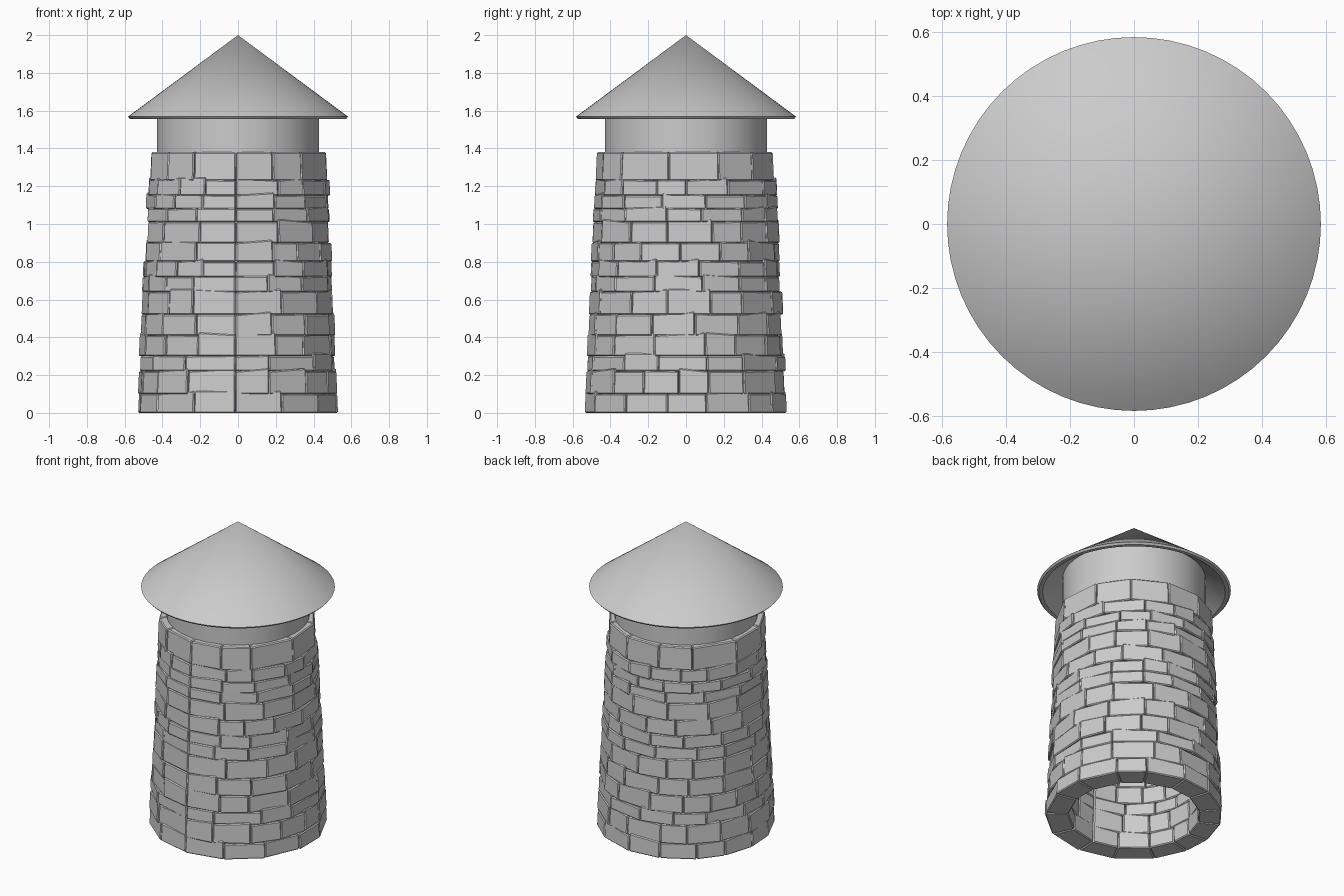
import bpy, bmesh, math, random

if "Cube" in bpy.data.objects:
    bpy.data.objects.remove(bpy.data.objects["Cube"])

random.seed(11)

stone = bpy.data.materials.new("stone grey")
stone.diffuse_color = (0.6, 0.6, 0.6, 1)
stone.use_nodes = True
stone.node_tree.nodes["Principled BSDF"].inputs["Base Color"].default_value = stone.diffuse_color


def finish(name, bm, smooth):
    bmesh.ops.recalc_face_normals(bm, faces=bm.faces[:])
    mesh = bpy.data.meshes.new(name)
    bm.to_mesh(mesh)
    bm.free()
    obj = bpy.data.objects.new(name, mesh)
    bpy.context.collection.objects.link(obj)
    mesh.materials.append(stone)
    if smooth:
        bpy.context.view_layer.objects.active = obj
        obj.select_set(True)
        bpy.ops.object.shade_smooth_by_angle(angle=math.radians(30))
        obj.select_set(False)
    return obj


def lathe(name, profile, steps=64):
    """Spin an (r, z) profile around the z axis."""
    bm = bmesh.new()
    verts = [bm.verts.new((r, 0, z)) for r, z in profile]
    edges = [bm.edges.new(pair) for pair in zip(verts, verts[1:])]
    bmesh.ops.spin(bm, geom=verts + edges, cent=(0, 0, 0), axis=(0, 0, 1),
                   angle=math.tau, steps=steps, use_duplicate=False)
    bmesh.ops.remove_doubles(bm, verts=bm.verts[:], dist=0.0005)
    return finish(name, bm, True)


def polar(r, a, z):
    return (r * math.sin(a), -r * math.cos(a), z)


def outer_radius(z):
    return 0.537 - 0.062 * z / 1.38


def add_brick(bm, a0, a1, z0, z1, lift0, lift1, bump):
    """One wall block, flat outside and inside, its two ends lifted separately."""
    gap = 0.002
    corners = []
    for a, lift in ((a0 + gap, lift0), (a1 - gap, lift1)):
        for z in (z0, min(z1 + lift, 1.38)):
            outer = outer_radius(z) + bump
            corners.append(bm.verts.new(polar(outer, a, z)))
            corners.append(bm.verts.new(polar(outer_radius(z) - 0.142, a, z)))
    for face in ((0, 4, 6, 2), (1, 3, 7, 5), (0, 2, 3, 1),
                 (4, 5, 7, 6), (0, 1, 5, 4), (2, 6, 7, 3)):
        bm.faces.new([corners[i] for i in face])


# Stone wall: uneven courses sharing one straight seam at the front
courses = [0, 0.10, 0.22, 0.30, 0.41, 0.52, 0.64, 0.72, 0.80,
           0.90, 1.01, 1.08, 1.15, 1.23, 1.38]
bm = bmesh.new()
for row, (z0, z1) in enumerate(zip(courses, courses[1:])):
    last = row == len(courses) - 2
    count = 13 if last else random.choice((14, 15, 16))
    widths = [random.uniform(0.75, 1.25) for _ in range(count)]
    scale = math.tau / sum(widths)
    a = math.radians(-1.5)
    for w in widths:
        lifts = [0 if last else random.choice((0, 0, 0.004, 0.016)) for _ in range(2)]
        bump = random.uniform(-0.006, 0.004)
        add_brick(bm, a, a + w * scale, z0, z1, *lifts, bump)
        a += w * scale
wall = finish("stone_wall", bm, False)
bevel = wall.modifiers.new("worn edges", 'BEVEL')
bevel.width = 0.006
bevel.segments = 1

# Plain round drum between the wall and the roof
lathe("drum", [(0, 1.30), (0.43, 1.30), (0.43, 1.65), (0, 1.65)])

# Hollow cone roof with a thin rim
lathe("roof", [(0, 2.0), (0.583, 1.568), (0.572, 1.556),
               (0.55, 1.556), (0, 1.965)])
